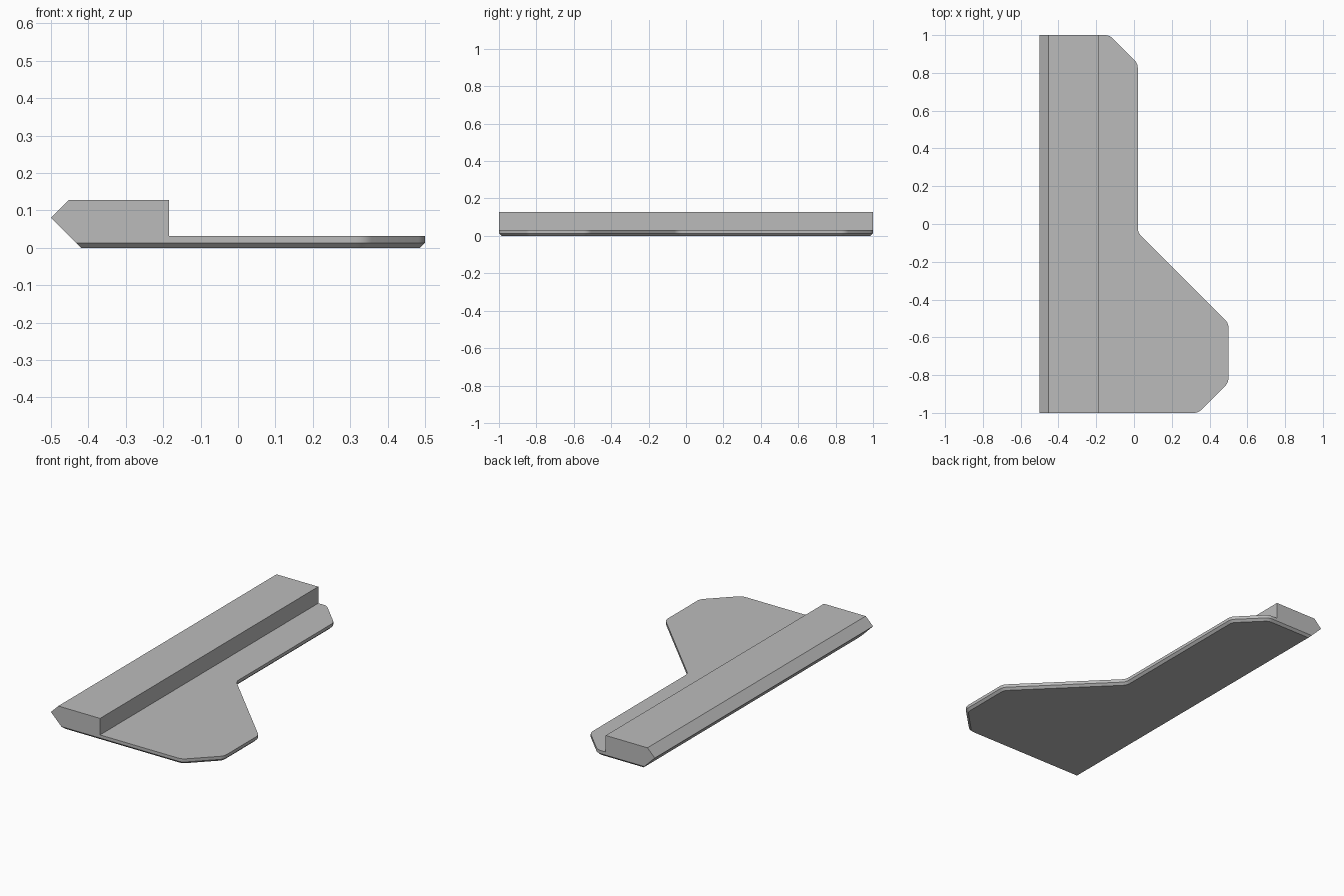
import bpy
import bmesh
from mathutils import Vector

cube = bpy.data.objects.get("Cube")
if cube:
    bpy.data.objects.remove(cube, do_unlink=True)

STEP_X = -0.185      # where the raised bar meets the thin plate
CHAMFER = 0.013
PLATE_TOP = 0.031
FILLET = 0.024


def rounded(path, setback, steps=5):
    """Round every inner corner of an open path."""
    pts = [Vector(p) for p in path]
    out = [pts[0]]
    for a, b, c in zip(pts, pts[1:], pts[2:]):
        start = b + (a - b).normalized() * setback
        end = b + (c - b).normalized() * setback
        for i in range(steps + 1):
            t = i / steps
            out.append(start * (1 - t) ** 2 + b * 2 * t * (1 - t) + end * t * t)
    return out + [pts[-1]]


def inset(pts, d):
    """Move an open path to its left by d, with mitred corners."""
    normals = []
    for a, b in zip(pts, pts[1:]):
        e = (b - a).normalized()
        normals.append(Vector((-e.y, e.x)))
    out = []
    for i, p in enumerate(pts):
        n1 = normals[max(i - 1, 0)]
        n2 = normals[min(i, len(normals) - 1)]
        m = (n1 + n2).normalized()
        out.append(p + m * d / m.dot(n1))
    return out


# Plate outline, from the front of the step round to the back of it
outline = rounded([(STEP_X, -1), (0.34, -1), (0.5, -0.84), (0.5, -0.525),
                   (0.02, -0.045), (0.02, 0.85), (-0.13, 1), (STEP_X, 1)], FILLET)

bm = bmesh.new()


def layer(z, d):
    """One level of the plate; its left edge follows the sloping underside."""
    pts = inset(outline, d)
    left = -0.42 - z
    pts = [Vector((left, pts[0].y))] + pts + [Vector((left, pts[-1].y))]
    return [bm.verts.new((p.x, p.y, z)) for p in pts]


def strip(lower, upper):
    for i in range(len(lower) - 1):
        bm.faces.new((lower[i], lower[i + 1], upper[i + 1], upper[i]))


# Plate: bottom, chamfer, rim, sloping left edge and top
base, mid, top = layer(0, CHAMFER), layer(CHAMFER, 0), layer(PLATE_TOP, 0)
bm.faces.new(base)
bm.faces.new(top[1:-1])
for lower, upper in ((base, mid), (mid, top)):
    strip(lower, upper)
    bm.faces.new((lower[-1], lower[0], upper[0], upper[-1]))

# Raised bar: end profiles joined along the length
profile = [(-0.5, 0.08), (-0.453, 0.127), (STEP_X, 0.127)]
front = [top[0]] + [bm.verts.new((x, -1, z)) for x, z in profile] + [top[1]]
back = [top[-1]] + [bm.verts.new((x, 1, z)) for x, z in profile] + [top[-2]]
strip(front, back)
bm.faces.new(front)
bm.faces.new(back)

bmesh.ops.recalc_face_normals(bm, faces=bm.faces)
mesh = bpy.data.meshes.new("stepped_plate")
bm.to_mesh(mesh)
bm.free()
obj = bpy.data.objects.new("stepped_plate", mesh)
bpy.context.collection.objects.link(obj)

# Plain grey
grey = bpy.data.materials.new("plain_grey")
grey.use_nodes = True
color = (0.5, 0.5, 0.5, 1)
grey.diffuse_color = color
grey.node_tree.nodes["Principled BSDF"].inputs["Base Color"].default_value = color
mesh.materials.append(grey)

bpy.context.view_layer.objects.active = obj
obj.select_set(True)
bpy.ops.object.shade_smooth_by_angle(angle=0.5)
